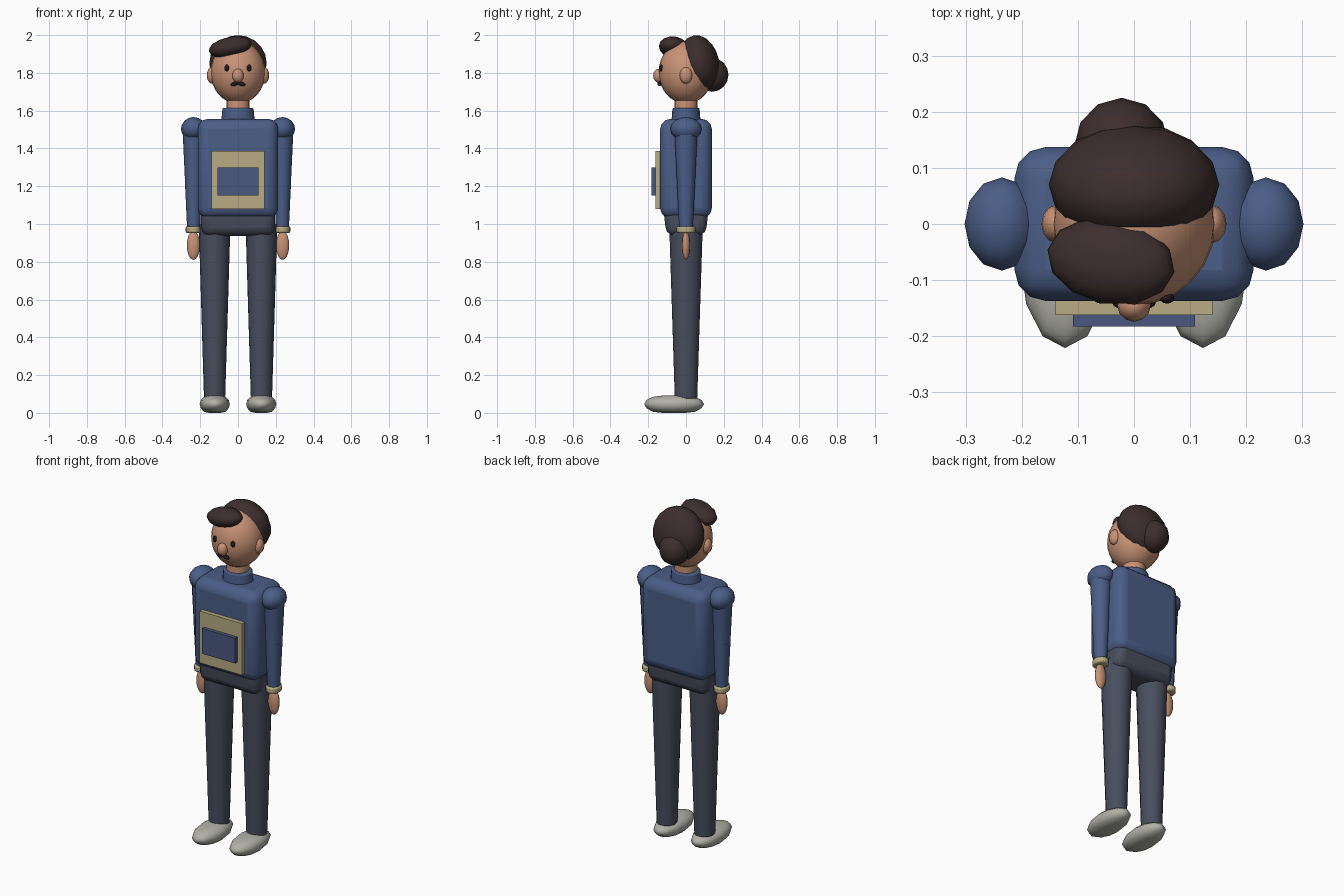
import bpy
from math import radians

cube = bpy.data.objects.get("Cube")
if cube:
    bpy.data.objects.remove(cube, do_unlink=True)


def material(name, rgb):
    m = bpy.data.materials.new(name)
    m.use_nodes = True
    m.diffuse_color = (*rgb, 1)
    m.node_tree.nodes["Principled BSDF"].inputs["Base Color"].default_value = (*rgb, 1)
    return m


SHIRT = material("navy shirt", (0.07, 0.112, 0.245))
POCKET = material("pocket blue", (0.07, 0.095, 0.21))
CREAM = material("cream cloth", (0.48, 0.41, 0.225))
SKIN = material("skin", (0.58, 0.29, 0.18))
HAIR = material("dark brown hair", (0.047, 0.027, 0.027))
TROUSERS = material("slate trousers", (0.065, 0.076, 0.11))
SHOE = material("pale grey shoe", (0.44, 0.44, 0.39))
DARK = material("near black", (0.015, 0.01, 0.01))


def finish(name, mat, smooth=True):
    ob = bpy.context.object
    ob.name = name
    ob.data.materials.append(mat)
    if smooth:
        bpy.ops.object.shade_smooth_by_angle(angle=radians(50))
    return ob


def ball(name, mat, loc, radii, rot=(0, 0, 0), seg=12, rings=8):
    bpy.ops.mesh.primitive_uv_sphere_add(segments=seg, ring_count=rings, location=loc,
                                         rotation=[radians(a) for a in rot])
    bpy.context.object.scale = radii
    return finish(name, mat)


def limb(name, mat, x, top, bottom, r_top, r_bottom, flat=1.0, bevel=0.0, seg=12):
    bpy.ops.mesh.primitive_cone_add(vertices=seg, radius1=r_bottom, radius2=r_top,
                                    depth=top - bottom, location=(x, 0, (top + bottom) / 2))
    bpy.context.object.scale.y = flat
    ob = finish(name, mat)
    if bevel:
        add_bevel(ob, bevel, 2)
    return ob


def add_bevel(ob, width, segments):
    mod = ob.modifiers.new("rounded edges", "BEVEL")
    mod.width = width
    mod.segments = segments
    mod.limit_method = "ANGLE"
    mod.angle_limit = radians(50)


def box(name, mat, low, high, bevel=0.0):
    bpy.ops.mesh.primitive_cube_add(size=1, location=[(a + b) / 2 for a, b in zip(low, high)])
    ob = bpy.context.object
    ob.scale = [b - a for a, b in zip(low, high)]
    bpy.ops.object.transform_apply(location=False, rotation=False, scale=True)
    finish(name, mat, smooth=bevel > 0)
    if bevel:
        add_bevel(ob, bevel, 3)
    return ob


# Body and clothing
box("torso", SHIRT, (-0.213, -0.137, 1.03), (0.213, 0.137, 1.557), 0.055)
hips = box("hips", TROUSERS, (-0.195, -0.122, 0.937), (0.195, 0.122, 1.1), 0.045)
for v in hips.data.vertices:
    if v.co.z < 0:
        v.co.y *= 0.85
box("front_panel", CREAM, (-0.14, -0.162, 1.08), (0.14, -0.13, 1.387))
box("front_pocket", POCKET, (-0.109, -0.183, 1.15), (0.109, -0.16, 1.3))
limb("collar", SHIRT, 0, 1.615, 1.53, 0.082, 0.09, 0.87, 0.008, 16)
limb("neck", SKIN, 0, 1.69, 1.58, 0.062, 0.062, seg=16)

# Head and face
ball("head", SKIN, (0, 0, 1.803), (0.145, 0.145, 0.166), seg=24, rings=16)
ball("nose", SKIN, (0, -0.145, 1.785), (0.03, 0.029, 0.037))

# Hair: back cap, swept fringe and bun
ball("hair_cap", HAIR, (0, 0.07, 1.851), (0.152, 0.106, 0.15), (12, 0, 0), 16, 10)
ball("hair_fringe", HAIR, (-0.041, -0.066, 1.936), (0.117, 0.077, 0.054), (0, -11, -10))
ball("hair_bun", HAIR, (-0.022, 0.137, 1.79), (0.085, 0.088, 0.09))

# Paired parts
for side, s in (("left", 1), ("right", -1)):
    ball(side + "_eye", DARK, (s * 0.059, -0.132, 1.826), (0.013, 0.01, 0.018))
    ball(side + "_moustache", DARK, (s * 0.018, -0.139, 1.742), (0.022, 0.013, 0.011),
         (0, s * 14, 0))
    ball(side + "_ear", SKIN, (s * 0.138, 0, 1.787), (0.027, 0.034, 0.044))

    ball(side + "_shoulder", SHIRT, (s * 0.235, 0, 1.503), (0.067, 0.083, 0.063))
    limb(side + "_upper_arm", SHIRT, s * 0.235, 1.51, 1.235, 0.059, 0.046, 1.05)
    limb(side + "_forearm", SHIRT, s * 0.235, 1.245, 0.965, 0.047, 0.034, 1.05)
    limb(side + "_cuff", CREAM, s * 0.236, 0.988, 0.952, 0.041, 0.041, 1.2, 0.008)
    ball(side + "_hand", SKIN, (s * 0.236, 0, 0.887), (0.035, 0.022, 0.077))

    # The leg tapers towards a nearly vertical ankle
    limb(side + "_leg", TROUSERS, s * 0.124, 1.0, 0.075, 0.084, 0.056, 1.06, 0.006, 16)
    shoe = ball(side + "_shoe", SHOE, (s * 0.123, -0.063, 0.047), (0.08, 0.158, 0.047), seg=12)
    for v in shoe.data.vertices:
        v.co.z = max(-0.93, min(0.95, v.co.z * 1.15))
        v.co.z = v.co.z / 0.93 if v.co.z < 0 else v.co.z
